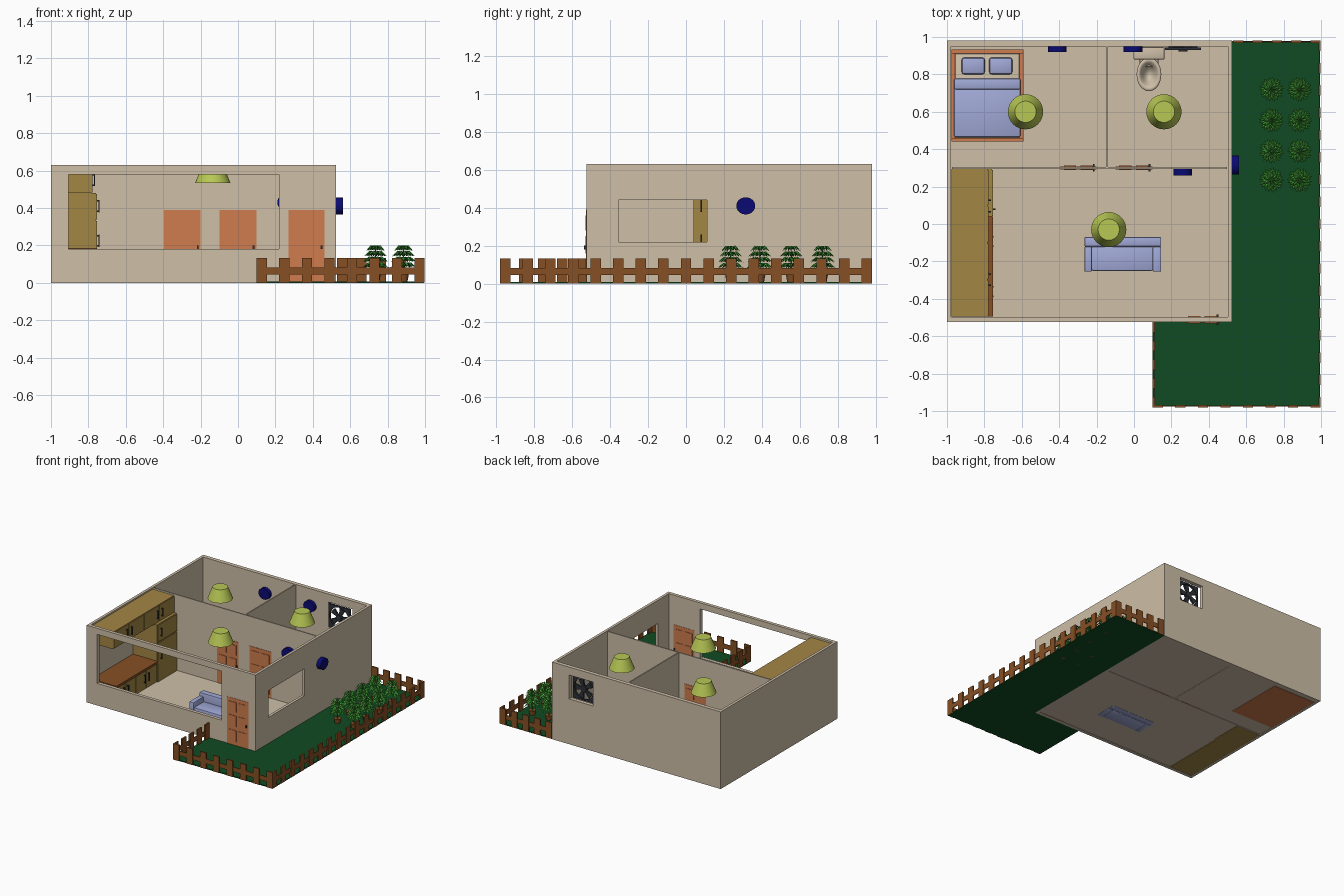
import bpy, bmesh, math
from math import sin, cos, pi, radians
from mathutils import Vector, Matrix

if "Cube" in bpy.data.objects:
    bpy.data.objects.remove(bpy.data.objects["Cube"])


def material(name, r, g, b):
    m = bpy.data.materials.new(name)
    m.use_nodes = True
    m.diffuse_color = (r, g, b, 1)
    m.node_tree.nodes["Principled BSDF"].inputs["Base Color"].default_value = (r, g, b, 1)
    return m


BEIGE = material("beige", .62, .52, .39)
ORANGE = material("terracotta", .62, .2, .075)
BROWN = material("fence brown", .24, .08, .018)
OLIVE = material("cabinet olive", .37, .24, .058)
BLUE = material("soft blue", .36, .4, .68)
NAVY = material("navy", .003, .003, .17)
LIME = material("lamp lime", .48, .58, .09)
GRASS = material("grass green", .005, .07, .016)
LEAF = material("leaf green", .05, .33, .035)
DARK = material("charcoal", .025, .03, .038)


def finish(name, bm, mat, smooth=False):
    bmesh.ops.recalc_face_normals(bm, faces=bm.faces)
    me = bpy.data.meshes.new(name)
    bm.to_mesh(me)
    bm.free()
    me.materials.append(mat)
    ob = bpy.data.objects.new(name, me)
    bpy.context.collection.objects.link(ob)
    if smooth:
        bpy.ops.object.select_all(action='DESELECT')
        ob.select_set(True)
        bpy.context.view_layer.objects.active = ob
        bpy.ops.object.shade_smooth_by_angle(angle=radians(40))
    return ob


def boxes(name, mat, spans, bevel=0):
    """One object from boxes given as (x0, x1, y0, y1, z0, z1)."""
    bm = bmesh.new()
    for x0, x1, y0, y1, z0, z1 in spans:
        mid = Vector((x0 + x1, y0 + y1, z0 + z1)) / 2
        size = Matrix.Diagonal((x1 - x0, y1 - y0, z1 - z0, 1))
        bmesh.ops.create_cube(bm, size=1, matrix=Matrix.Translation(mid) @ size)
    if bevel:
        bmesh.ops.bevel(bm, geom=bm.edges[:], offset=bevel, segments=2, affect='EDGES', profile=.5)
    return finish(name, bm, mat, bool(bevel))


def lathe(name, mat, profile, loc, scale=(1, 1, 1), rot=(0, 0, 0), sides=32):
    bm = bmesh.new()
    vs = [bm.verts.new((r, 0, z)) for r, z in profile]
    es = [bm.edges.new(p) for p in zip(vs, vs[1:])]
    bmesh.ops.spin(bm, geom=vs + es, cent=(0, 0, 0), axis=(0, 0, 1), angle=2 * pi, steps=sides)
    bmesh.ops.remove_doubles(bm, verts=bm.verts, dist=1e-5)
    ob = finish(name, bm, mat, True)
    ob.location, ob.scale, ob.rotation_euler = loc, scale, rot
    return ob


def wall(name, along, start, end, face, thick, hole=None):
    """Upright wall along x or y, with an optional hole (a0, a1, z0, z1)."""
    us, zs = [start, end], [0, H]
    if hole:
        us, zs = [start, hole[0], hole[1], end], [0, hole[2], hole[3], H]
    bm = bmesh.new()
    put = (lambda u, z: (u, face, z)) if along == "x" else (lambda u, z: (face, u, z))
    grid = [[bm.verts.new(put(u, z)) for z in zs] for u in us]
    for i in range(len(us) - 1):
        for j in range(len(zs) - 1):
            if not (hole and i == 1 and j == 1):
                bm.faces.new((grid[i][j], grid[i + 1][j], grid[i + 1][j + 1], grid[i][j + 1]))
    out = bmesh.ops.extrude_face_region(bm, geom=bm.faces[:])["geom"]
    shift = (0, thick, 0) if along == "x" else (thick, 0, 0)
    bmesh.ops.translate(bm, vec=shift, verts=[g for g in out if isinstance(g, bmesh.types.BMVert)])
    return finish(name, bm, BEIGE)


# House shell
H = .63
L, R, F, B, T = -1, .525, -.525, .98, .027
wall("front_wall", "x", L, R, F, T, (-.905, .22, .18, .58))
wall("back_wall", "x", L, R, B, -T - .005, (.153, .37, .37, .565))
wall("left_wall", "y", F + T, B - T, L, T - .005)
wall("right_wall", "y", F + T, B - T, R, -T + .005, (-.355, .11, .22, .44))
wall("room_partition", "x", L + T, R - T, .295, .01)
wall("bath_partition", "y", .305, B - T, -.15, .01)
boxes("house_floor", BEIGE, [(L + .01, R - .01, F + .01, B - .01, .003, .012)])


# Panelled doors
def door(name, x0, x1, y0, y1):
    w = x1 - x0
    spans = [(x0, x1, y0, y1, .001, .39)]
    for c in (.1, .56):
        for z0, z1 in ((.04, .13), (.16, .25), (.28, .36)):
            spans.append((x0 + c * w, x0 + (c + .34) * w, y0 - .004, y1 + .004, z0, z1))
    boxes(name, ORANGE, spans)
    boxes(name + "_handle", DARK, [(x1 - .02, x1 - .01, y0 - .012, y1 + .012, .18, .2)])


door("front_door", .27, .462, F - .002, F + T + .002)
door("bedroom_door", -.395, -.2, .292, .308)
door("bathroom_door", -.1, .098, .292, .308)

# Kitchen along the left wall
K0, K1, KT, X0 = -.495, .294, .04, -.977
boxes("base_cabinet", OLIVE, [(X0, -.77, K0, KT, 0, .165)])
boxes("countertop", BROWN, [(X0, -.753, K0, KT, .165, .185)])
boxes("tall_cabinet", OLIVE, [(X0, -.76, KT, K1, 0, .48)])
boxes("wall_cabinet", OLIVE, [(X0, -.784, K0, K1, .48, .618)])
fronts, handles = [], []


def front(x, y0, y1, z0, z1, hy, hz):
    fronts.append((x, x + .006, y0 + .004, y1 - .004, z0 + .004, z1 - .004))
    handles.append((x + .014, x + .02, hy - .004, hy + .004, hz - .033, hz + .033))
    for z in (hz - .028, hz + .028):
        handles.append((x, x + .02, hy - .004, hy + .004, z - .004, z + .004))


for i in range(4):
    step = (K1 - K0) / 4
    y = K0 + i * step
    hy = y + (step - .03 if i % 2 == 0 else .03)
    front(-.784, y, y + step, .48, .618, hy, .55)
    step = (KT - K0) / 4
    y = K0 + i * step
    front(-.77, y, y + step, .01, .16, y + (step - .025 if i % 2 == 0 else .025), .1)
front(-.76, KT, K1, .01, .335, KT + .04, .225)
front(-.76, KT, K1, .335, .48, KT + .04, .41)
boxes("cabinet_doors", OLIVE, fronts)
boxes("cabinet_handles", DARK, handles)

# Sofa
boxes("sofa", BLUE, [(-.225, .1, -.25, -.12, 0, .06), (-.265, .145, -.12, -.07, 0, .125),
                     (-.265, -.225, -.255, -.12, 0, .1), (.1, .145, -.255, -.12, 0, .1)], .006)

# Bed
bx0, bx1, by0, by1 = -.977, -.592, .44, .932
boxes("bed_frame", ORANGE, [(bx0, bx0 + .02, by0, by1, 0, .085), (bx1 - .02, bx1, by0, by1, 0, .085),
                            (bx0, bx1, by0, by0 + .02, 0, .1), (bx0, bx1, by1 - .02, by1, 0, .17),
                            (bx0, bx1, by0, by1, 0, .04)])
boxes("mattress", BEIGE, [(bx0 + .02, bx1 - .02, by0 + .02, by1 - .02, .04, .095)], .006)
boxes("blanket", BLUE, [(bx0 + .015, bx1 - .015, by0 + .025, .73, .05, .105),
                        (bx0 + .015, bx1 - .015, .72, .778, .05, .113)], .008)
boxes("pillows", BLUE, [(x, x + .125, .8, .89, .095, .13) for x in (-.922, -.775)], .014)

# Toilet
boxes("toilet_tank", BEIGE, [(.005, .155, .885, .94, .08, .17), (-.003, .163, .88, .945, .17, .183),
                             (.03, .13, .84, .92, .012, .09)], .005)
lathe("toilet_bowl", BEIGE, [(0, 0), (.65, 0), (.55, .03), (.95, .085), (1, .09), (1, .1), (.95, .105),
                             (.68, .105), (.5, .07), (0, .06)], (.08, .8, .01), (.066, .09, 1))

# Ceiling lamps and round wall fittings
for room, x, y in (("bedroom", -.58, .6), ("bathroom", .16, .6), ("living_room", -.135, -.03)):
    lathe(room + "_lamp", LIME, [(0, .54), (.085, .54), (.094, .535), (.057, .628), (0, .628)], (x, y, 0))
disc = [(0, 0), (.05, 0), (.05, .036), (0, .036)]
for room, x, y, z in (("bedroom", -.41, .956, .49), ("bathroom", -.005, .956, .495), ("living_room", .26, .295, .43)):
    lathe(room + "_wall_disc", NAVY, disc, (x, y, z), (1, .9, 1), (pi / 2, 0, 0))
lathe("outside_wall_disc", NAVY, disc, (R, .315, .41), (.9, 1, 1), (0, pi / 2, 0))

# Extractor fan in the back opening: square frame with a round hole, blades and hub
fx, fz, n = .262, .468, 32
bm = bmesh.new()
rings = []
for i in range(n):
    c, s = cos(2 * pi * i / n), sin(2 * pi * i / n)
    k = .097 / max(abs(c), abs(s))
    rings.append([bm.verts.new((fx + c * r, .93, fz + s * r)) for r in (.086, k)])
for a, b in zip(rings, rings[1:] + rings[:1]):
    bm.faces.new((a[0], a[1], b[1], b[0]))
for i in range(5):
    pts = []
    for r, a in ((.015, -.5), (.08, -.3), (.082, .3), (.015, .6)):
        a += 2 * pi * i / 5
        pts.append(bm.verts.new((fx + r * cos(a), .935, fz + r * sin(a))))
    bm.faces.new(pts)
out = bmesh.ops.extrude_face_region(bm, geom=bm.faces[:])["geom"]
bmesh.ops.translate(bm, vec=(0, .014, 0), verts=[g for g in out if isinstance(g, bmesh.types.BMVert)])
finish("extractor_fan", bm, DARK)
lathe("fan_hub", DARK, [(0, 0), (.025, 0), (.025, .03), (0, .03)], (fx, .952, fz), rot=(pi / 2, 0, 0))

# Lawn and picket fence
boxes("lawn", GRASS, [(.1, .995, -.975, F, 0, .008), (R, .995, F, .978, 0, .008)])


def fence(name, along, start, end, at, count):
    spans = []
    step = (end - start - .055) / (count - 1)
    bars = [(start + i * step, start + i * step + .055, -.006, .006, .001, .132) for i in range(count)]
    for u0, u1, d0, d1, z0, z1 in bars + [(start, end, -.003, .003, .045, .083)]:
        u, d = (u0, u1), (at + d0, at + d1)
        spans.append((*u, *d, z0, z1) if along == "x" else (*d, *u, z0, z1))
    boxes(name, BROWN, spans)


fence("front_fence", "x", .1, .998, -.974, 8)
fence("right_fence", "y", -.98, .98, .992, 17)
fence("left_fence", "y", -.98, F, .106, 5)
fence("back_fence", "x", R + .005, .998, .974, 5)

# Potted plants: tiers of drooping folded leaves on a stem
bm = bmesh.new()
bmesh.ops.create_cone(bm, segments=6, radius1=.004, radius2=.002, depth=.15,
                      matrix=Matrix.Translation((0, 0, .115)))
for tier, (z, size) in enumerate(((.09, .07), (.12, .068), (.15, .062), (.18, .05))):
    for i in range(9):
        turn = Matrix.Rotation(2 * pi * (i + tier * .37) / 9, 3, 'Z')
        w = size * .17
        base, tip = Vector((.003, 0, z)), Vector((size, 0, z - .008))
        ridge = Vector((size * .55, 0, z + .02))
        sides = [Vector((size * .55, s * w, z + .012)) for s in (-1, 1)]
        a, r, t, p, q = [bm.verts.new(turn @ v) for v in (base, ridge, tip, *sides)]
        bm.faces.new((a, p, t, r))
        bm.faces.new((a, r, t, q))
plant = finish("plant", bm, LEAF)
for i, y in enumerate((.235, .39, .555, .72)):
    for j, x in enumerate((.735, .885)):
        ob = plant if i + j == 0 else plant.copy()
        if ob is not plant:
            bpy.context.collection.objects.link(ob)
        ob.location, ob.rotation_euler = (x, y, 0), (0, 0, i * .5 + j)
        lathe("plant_pot", BROWN, [(0, 0), (.02, 0), (.028, .045), (.024, .045), (0, .04)], (x, y, 0), sides=12)
